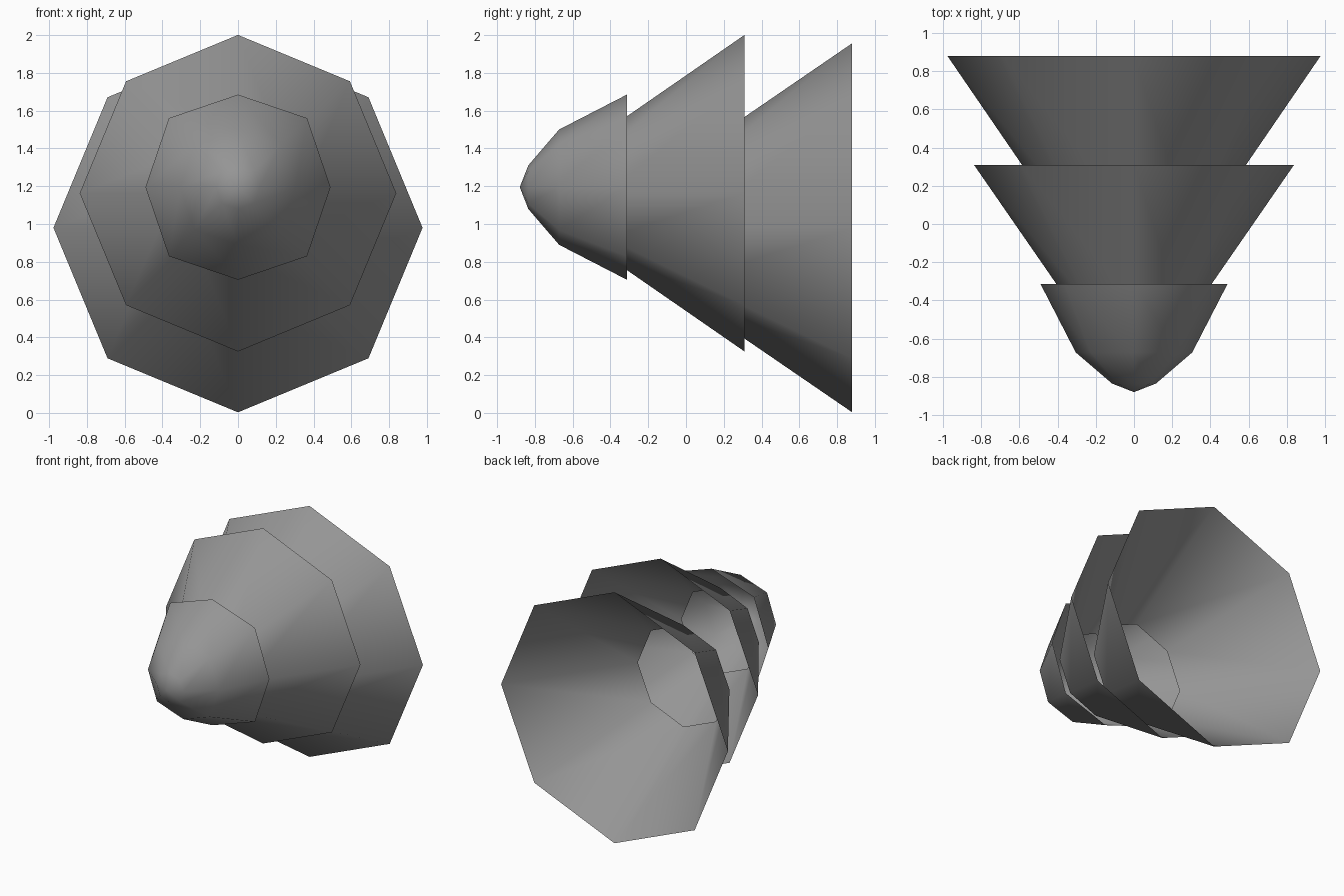
import bpy
import bmesh
from math import sin, cos, pi

SIDES = 8

cube = bpy.data.objects.get("Cube")
if cube:
    bpy.data.objects.remove(cube, do_unlink=True)

# One plain grey for all parts
grey = bpy.data.materials.new("matte grey")
grey.use_nodes = True
colour = (0.3, 0.3, 0.3, 1)
grey.diffuse_color = colour
grey.node_tree.nodes["Principled BSDF"].inputs["Base Color"].default_value = colour


def shell(name, height, profile, bulge=1.0):
    """Open eight-sided shell along y; profile is (y, radius) from front to back.
    bulge widens the diagonal corners."""
    bm = bmesh.new()
    rings = []
    for y, r in profile:
        if r == 0:
            rings.append([bm.verts.new((0, y, height))] * SIDES)
            continue
        ring = []
        for i in range(SIDES):
            a = 2 * pi * i / SIDES
            d = r * (bulge if i % 2 else 1)
            ring.append(bm.verts.new((d * cos(a), y, height + d * sin(a))))
        rings.append(ring)
    for front, back in zip(rings, rings[1:]):
        for i in range(SIDES):
            j = (i + 1) % SIDES
            corners = [front[i], back[i], back[j], front[j]]
            face = bm.faces.new(list(dict.fromkeys(corners)))
            face.smooth = True
    mesh = bpy.data.meshes.new(name)
    bm.to_mesh(mesh)
    bm.free()
    mesh.materials.append(grey)
    obj = bpy.data.objects.new(name, mesh)
    bpy.context.collection.objects.link(obj)
    return obj


# Rounded nose, then two open flared cones nested behind it
shell("nose_cap", 1.195, [(-0.88, 0), (-0.835, 0.115), (-0.672, 0.305), (-0.313, 0.49)], 1.055)
shell("middle_cone", 1.163, [(-0.42, 0.333), (0.31, 0.838)])
shell("rear_cone", 0.98, [(0.03, 0.395), (0.88, 0.977)])
